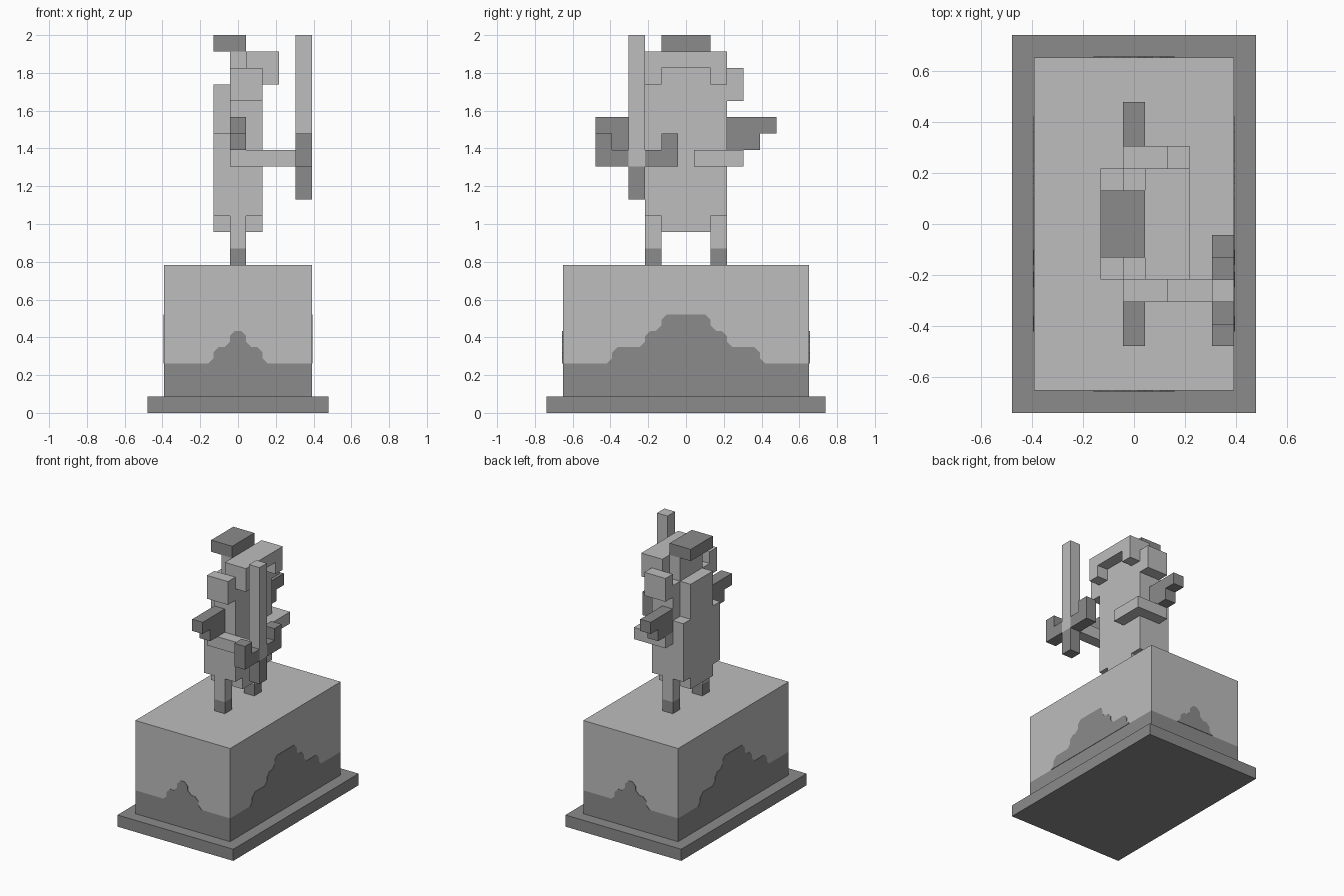
import bpy, bmesh

cube = bpy.data.objects.get("Cube")
if cube:
    bpy.data.objects.remove(cube, do_unlink=True)

U = 2 / 23  # block size


def material(name, value):
    m = bpy.data.materials.new(name)
    m.use_nodes = True
    colour = (value, value, value, 1)
    m.diffuse_color = colour
    bsdf = m.node_tree.nodes["Principled BSDF"]
    bsdf.inputs["Base Color"].default_value = colour
    bsdf.inputs["Roughness"].default_value = 0.9
    return m


LIGHT = material("light grey", 0.508)
DARK = material("dark grey", 0.258)


def finish(name, bm, mats):
    bmesh.ops.recalc_face_normals(bm, faces=bm.faces[:])
    mesh = bpy.data.meshes.new(name)
    bm.to_mesh(mesh)
    bm.free()
    for m in mats:
        mesh.materials.append(m)
    ob = bpy.data.objects.new(name, mesh)
    bpy.context.collection.objects.link(ob)
    return ob


def add_box(bm, x, y, z):
    verts = bmesh.ops.create_cube(bm, size=1)["verts"]
    for v in verts:
        for i, (a, b) in enumerate((x, y, z)):
            v.co[i] = U * ((a + b) / 2 + v.co[i] * (b - a))


def blocks(name, mat, *boxes):
    """One object from boxes given as x, y and z ranges in blocks."""
    bm = bmesh.new()
    for b in boxes:
        add_box(bm, *b)
    return finish(name, bm, [mat])


def mirrored(name, mat, *boxes):
    """A right (-y) and a left (+y) copy of the same part."""
    blocks("near_" + name, mat, *[(x, (-y[1], -y[0]), z) for x, y, z in boxes])
    blocks("far_" + name, mat, *boxes)


# Plinth slab and pedestal with a dark lower band
blocks("plinth", DARK, ((-5.5, 5.5), (-8.5, 8.5), (0, 1)))
bm = bmesh.new()
add_box(bm, (-4.5, 4.5), (-7.5, 7.5), (1, 9))
bmesh.ops.bisect_plane(bm, geom=bm.verts[:] + bm.edges[:] + bm.faces[:],
                       plane_co=(0, 0, 3 * U), plane_no=(0, 0, 1))
for f in bm.faces:
    f.material_index = 1 if f.calc_center_median().z < 3 * U else 0
finish("pedestal", bm, [LIGHT, DARK])


# Stepped dark plates rising from the band on every side
def step_plate(name, steps, axis, sign, dist):
    c = 0.33
    half, low = [], 3
    for w, top in steps:
        half += [(w + c, low), (w, low + c), (w, top - c), (w - c, top)]
        low = top
    outline = half + [(-s, z) for s, z in reversed(half)]
    bm = bmesh.new()
    verts = []
    for s, z in outline:
        p = [s * U, s * U, z * U]
        p[axis] = sign * dist * U
        verts.append(bm.verts.new(p))
    face = bm.faces.new(verts)
    out = bmesh.ops.extrude_face_region(bm, geom=[face])["geom"]
    for v in out:
        if isinstance(v, bmesh.types.BMVert):
            v.co[axis] += sign * 0.003
    finish(name, bm, [DARK])


END_STEPS = [(1.5, 4), (0.5, 5)]
SIDE_STEPS = [(4.5, 4), (2.5, 5), (1.5, 6)]
for sign, word in ((-1, "front"), (1, "back")):
    step_plate(word + "_stain", END_STEPS, 1, sign, 7.5)
for sign, word in ((-1, "right"), (1, "left")):
    step_plate(word + "_stain", SIDE_STEPS, 0, sign, 4.5)

# Legs and feet
mirrored("foot", DARK, ((-.5, .5), (1.5, 2.5), (9, 10)))
mirrored("leg", LIGHT, ((-.5, .5), (1.5, 2.5), (10, 12)))

# Body
blocks("torso", LIGHT,
       ((-1.5, 1.5), (-2.5, 2.5), (12, 17)),
       ((-1.5, 1.5), (-1.5, 1.5), (11, 12)),
       ((-.5, 1.5), (-2.5, 2.5), (17, 20)))
blocks("back_panel", LIGHT, ((-1.5, -.5), (-1.5, 1.5), (17, 20)))

# Head, visor and crest
blocks("head", LIGHT,
       ((-.5, .5), (-1.5, 1.5), (20, 22)),
       ((.5, 1.5), (-1.5, 1.5), (20, 21)))
blocks("visor", LIGHT,
       ((.5, 2.5), (-2.5, 2.5), (21, 22)),
       ((.5, 2.5), (-2.5, -1.5), (20, 21)),
       ((.5, 2.5), (1.5, 2.5), (20, 21)))
blocks("crest", DARK, ((-1.5, .5), (-1.5, 1.5), (22, 23)))
mirrored("ear_block", LIGHT, ((-.5, 1.5), (2.5, 3.5), (19, 21)))

# Side wings
mirrored("wing", DARK,
         ((-.5, .5), (2.5, 5.5), (17, 18)),
         ((-.5, .5), (2.5, 4.5), (16, 17)))

# Arms: one reaching out to the sword, one folded across the chest
blocks("sword_arm", LIGHT, ((-.5, 3.5), (-3.5, -2.5), (15, 16)))
blocks("folded_arm", LIGHT,
       ((-.5, 2.5), (2.5, 3.5), (15, 16)),
       ((1.5, 2.5), (.5, 2.5), (15, 16)))

# Sword
X = (3.5, 4.5)
blocks("sword_blade", LIGHT, (X, (-3.5, -2.5), (15, 23)))
blocks("sword_grip", DARK, (X, (-3.5, -2.5), (13, 15)))
blocks("sword_guard", DARK,
       (X, (-5.5, -3.5), (15, 16)), (X, (-5.5, -4.5), (16, 17)),
       (X, (-2.5, -.5), (15, 16)), (X, (-1.5, -.5), (16, 17)))
